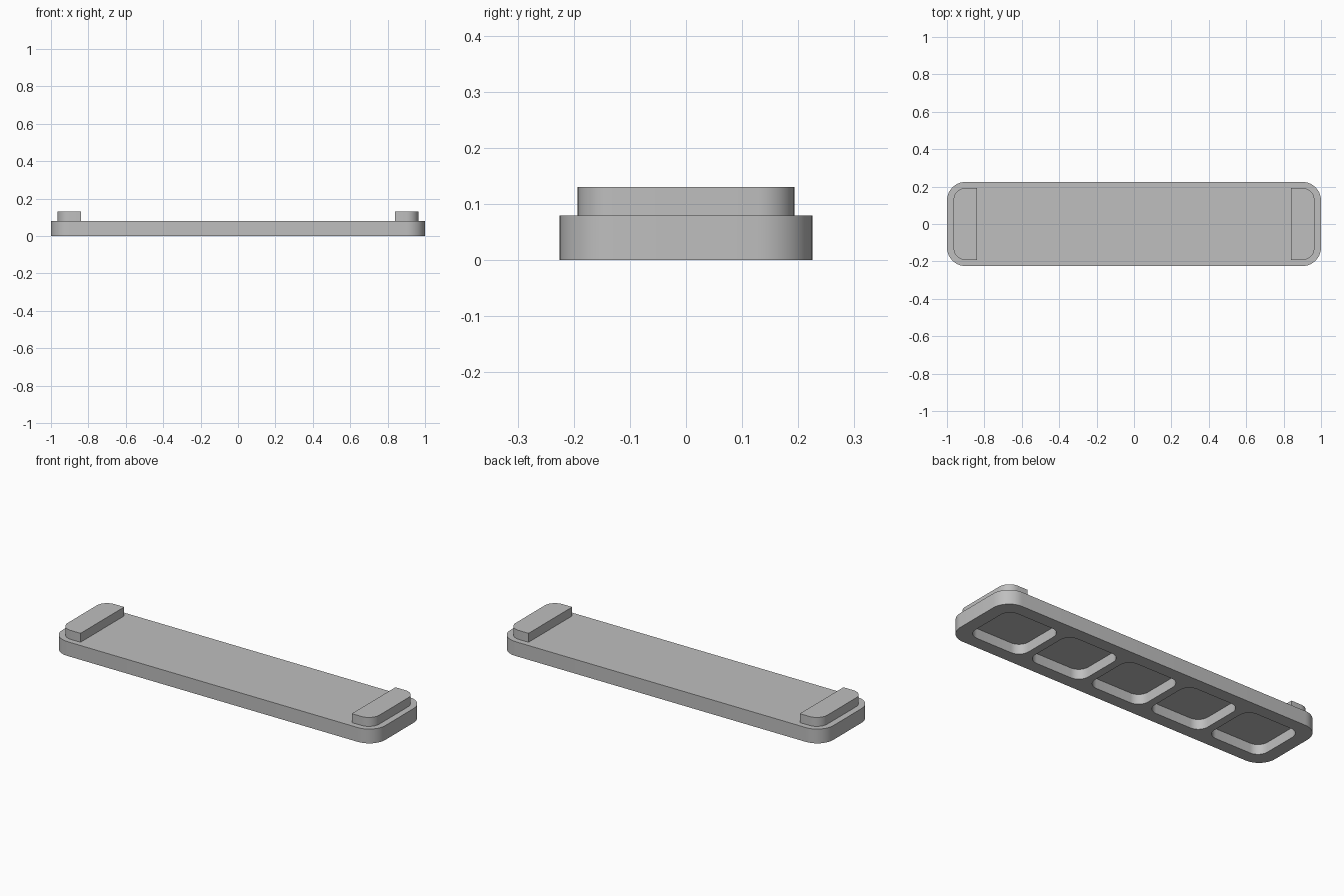
import bpy
import bmesh
from math import pi, cos, sin

cube = bpy.data.objects.get("Cube")
if cube:
    bpy.data.objects.remove(cube)

grey = bpy.data.materials.new("plain grey")
grey.use_nodes = True
colour = (0.52, 0.52, 0.52, 1)
grey.diffuse_color = colour
grey.node_tree.nodes["Principled BSDF"].inputs["Base Color"].default_value = colour


def rounded_block(name, x0, x1, half_y, z0, z1, radii, steps=10):
    """Extruded rectangle; radii run counter-clockwise from the +x +y corner."""
    outline = []
    corners = [(x1, half_y), (x0, half_y), (x0, -half_y), (x1, -half_y)]
    signs = [(1, 1), (-1, 1), (-1, -1), (1, -1)]
    for i, ((x, y), (sx, sy), r) in enumerate(zip(corners, signs, radii)):
        count = steps if r else 0
        for k in range(count + 1):
            a = (i + k / max(count, 1)) * pi / 2
            outline.append((x - sx * r + r * cos(a), y - sy * r + r * sin(a), z0))
    if not all(radii):
        outline = [(x1 if not radii[0] and abs(p[0] - x1) < 1e-6 else p[0], p[1], p[2]) for p in outline]
    bm = bmesh.new()
    face = bm.faces.new([bm.verts.new(p) for p in outline])
    grown = bmesh.ops.extrude_face_region(bm, geom=[face])["geom"]
    bmesh.ops.translate(bm, vec=(0, 0, z1 - z0),
                        verts=[v for v in grown if isinstance(v, bmesh.types.BMVert)])
    bmesh.ops.recalc_face_normals(bm, faces=bm.faces)
    mesh = bpy.data.meshes.new(name)
    bm.to_mesh(mesh)
    bm.free()
    mesh.materials.append(grey)
    obj = bpy.data.objects.new(name, mesh)
    bpy.context.collection.objects.link(obj)
    return obj


def smooth(obj):
    bpy.ops.object.select_all(action="DESELECT")
    obj.select_set(True)
    bpy.context.view_layer.objects.active = obj
    bpy.ops.object.shade_smooth_by_angle(angle=pi / 6)


# Base slab
base = rounded_block("base", -1, 1, 0.225, 0, 0.08, [0.1] * 4)

# Row of five pockets cut into the underside
for i in range(-2, 3):
    x = i * 0.38
    cutter = rounded_block("pocket_cutter", x - 0.168, x + 0.168, 0.155, -0.05, 0.055, [0.06] * 4)
    cutter.hide_render = True
    cut = base.modifiers.new("pocket", "BOOLEAN")
    cut.operation = "DIFFERENCE"
    cut.solver = "EXACT"
    cut.object = cutter
    bpy.context.view_layer.objects.active = base
    bpy.ops.object.modifier_apply(modifier=cut.name)
    bpy.data.objects.remove(cutter)
smooth(base)

# Raised end pads, rounded on their outer corners only
r = 0.065
smooth(rounded_block("left_pad", 0.84, 0.965, 0.193, 0.08, 0.13, [r, 0, 0, r]))
smooth(rounded_block("right_pad", -0.965, -0.84, 0.193, 0.08, 0.13, [0, r, r, 0]))
